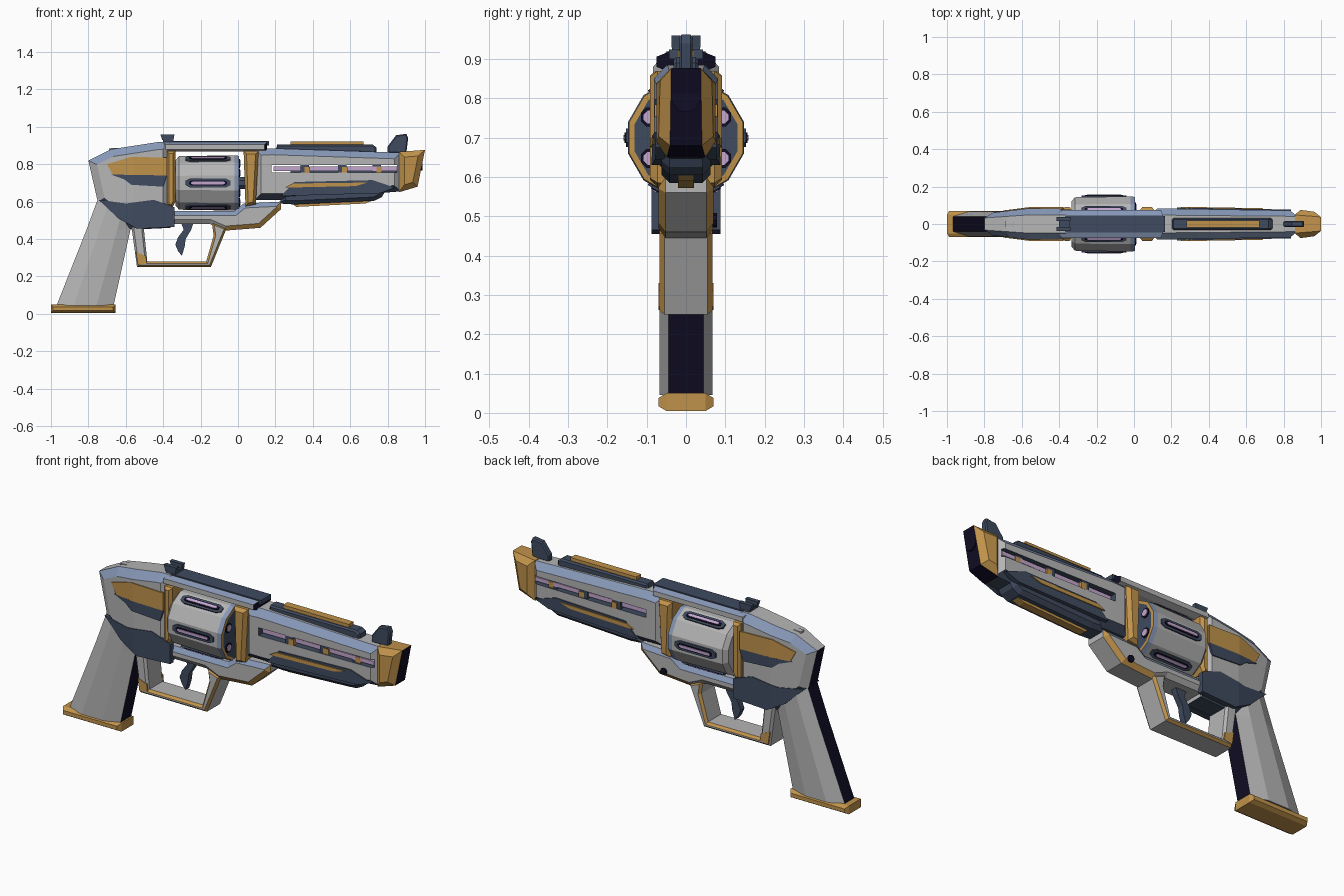
import bpy, bmesh, math
from mathutils import Matrix, Vector

cube = bpy.data.objects.get("Cube")
if cube:
    bpy.data.objects.remove(cube, do_unlink=True)

PALETTE = {
    "grey": (0.46, 0.46, 0.46),
    "gold": (0.53, 0.29, 0.07),
    "slate": (0.05, 0.07, 0.115),
    "navy": (0.005, 0.004, 0.017),
    "pale_blue": (0.24, 0.31, 0.47),
    "lavender": (0.55, 0.38, 0.62),
}
NAMES = list(PALETTE)
MATS = []
for key, rgb in PALETTE.items():
    m = bpy.data.materials.new(key)
    m.use_nodes = True
    m.diffuse_color = (*rgb, 1)
    bsdf = m.node_tree.nodes["Principled BSDF"]
    bsdf.inputs["Base Color"].default_value = (*rgb, 1)
    bsdf.inputs["Roughness"].default_value = 0.7
    MATS.append(m)


def finish(name, bm, colour):
    """Colour faces by name or by a rule on (normal, centre) and link the object."""
    bmesh.ops.recalc_face_normals(bm, faces=bm.faces)
    for f in bm.faces:
        c = colour if isinstance(colour, str) else colour(f.normal, f.calc_center_median())
        f.material_index = NAMES.index(c)
    mesh = bpy.data.meshes.new(name)
    bm.to_mesh(mesh)
    bm.free()
    for m in MATS:
        mesh.materials.append(m)
    ob = bpy.data.objects.new(name, mesh)
    bpy.context.collection.objects.link(ob)
    return ob


def skin(bm, rings):
    """Closed skin through matching rings of points; returns the two caps."""
    vs = [[bm.verts.new(p) for p in r] for r in rings]
    n = len(vs[0])
    for a, b in zip(vs, vs[1:]):
        for i in range(n):
            bm.faces.new((a[i], a[(i + 1) % n], b[(i + 1) % n], b[i]))
    return [bm.faces.new(vs[0]), bm.faces.new(vs[-1])]


def narrow(bm, taper):
    """Narrow the width from x0 (full) to x1 (factor)."""
    x0, x1, k = taper
    bmesh.ops.bisect_plane(bm, geom=bm.verts[:] + bm.edges[:] + bm.faces[:],
                           plane_co=(x0, 0, 0), plane_no=(1, 0, 0))
    for v in bm.verts:
        s = min(max((v.co.x - x0) / (x1 - x0), 0), 1)
        v.co.y *= 1 + (k - 1) * s


def prism(name, pts, w, colour, inset=0, chamfer=0, taper=None):
    """Side profile extruded to +-w, with optional chamfered side edges."""
    bm = bmesh.new()
    e = w - chamfer
    caps = skin(bm, [[(x, y, z) for x, z in pts] for y in (-e, e)])
    bmesh.ops.recalc_face_normals(bm, faces=bm.faces)
    if inset:
        bmesh.ops.inset_region(bm, faces=caps, thickness=inset, use_even_offset=True)
        for f in caps:
            for v in f.verts:
                v.co.y = math.copysign(w, v.co.y)
    if taper:
        narrow(bm, taper)
    return finish(name, bm, colour)


def box(name, x0, x1, z0, z1, w, colour, **kw):
    return prism(name, [(x0, z0), (x1, z0), (x1, z1), (x0, z1)], w, colour, **kw)


def plates(name, pts, y0, y1, colour, taper=None):
    """The same side profile as a plate on the left and the right."""
    bm = bmesh.new()
    for s in (-1, 1):
        skin(bm, [[(x, s * y, z) for x, z in pts] for y in (y0, y1)])
    if taper:
        narrow(bm, taper)
    return finish(name, bm, colour)


def lathe(name, stations, z, colour, sides=12, y=0):
    """Rings (x, radius) round a lengthwise axis."""
    bm = bmesh.new()
    angles = [2 * math.pi * (i + 0.5) / sides for i in range(sides)]
    skin(bm, [[(x, y + r * math.cos(a), z + r * math.sin(a)) for a in angles]
              for x, r in stations])
    return finish(name, bm, colour)


# Grip: octagonal loft, dark front and back straps
rings = []
for z, x0, x1 in ((0.045, -0.97, -0.665), (0.45, -0.81, -0.575), (0.64, -0.74, -0.53)):
    d = (x1 - x0) * 0.3
    half = [(x0, 0.04), (x0 + d, 0.068), (x1 - d, 0.068), (x1, 0.045)]
    rings.append([(x, y, z) for x, y in half] + [(x, -y, z) for x, y in reversed(half)])
bm = bmesh.new()
skin(bm, rings)
finish("grip", bm, lambda n, c: "navy" if abs(n.x) > 0.8 else "grey")
box("grip_base", -1.0, -0.655, 0.005, 0.05, 0.07, "gold", inset=0.012, chamfer=0.02)

# Rear frame with its side panels
REAR = (-0.56, -0.8, 0.66)


def rear_colour(n, c):
    if n.x < -0.75:
        return "navy"
    if n.z > 0.25 and abs(n.y) > 0.25:
        return "pale_blue"
    if c.z < 0.62 and abs(n.y) < 0.9:
        return "slate"
    return "grey"


prism("rear_frame", [(-0.8, 0.82), (-0.68, 0.88), (-0.42, 0.92), (-0.36, 0.92), (-0.36, 0.46),
                     (-0.57, 0.45), (-0.64, 0.5), (-0.75, 0.6)],
      0.084, rear_colour, inset=0.04, chamfer=0.035, taper=REAR)
plates("lower_rear_panel", [(-0.745, 0.61), (-0.6, 0.59), (-0.45, 0.61), (-0.34, 0.57),
                            (-0.34, 0.465), (-0.54, 0.455), (-0.64, 0.51)],
       0.06, 0.088, "slate", REAR)
plates("gold_rear_panel", [(-0.7, 0.8), (-0.57, 0.84), (-0.38, 0.835), (-0.38, 0.74),
                           (-0.67, 0.745)], 0.08, 0.09, "gold", REAR)
plates("slate_rear_panel", [(-0.68, 0.745), (-0.38, 0.74), (-0.4, 0.68), (-0.57, 0.69),
                            (-0.61, 0.72)], 0.08, 0.09, "slate", REAR)
prism("hammer_spur", [(-0.69, 0.86), (-0.69, 0.885), (-0.65, 0.887), (-0.61, 0.88)], 0.014, "grey")
prism("recoil_shield", [(-0.38, 0.87), (-0.335, 0.87), (-0.335, 0.6), (-0.35, 0.57), (-0.38, 0.58)],
      0.092, "gold", inset=0.012, chamfer=0.015)

# Revolving drum, its slots, chambers and axle
DRUM_Z = 0.7


def drum_colour(n, c):
    if n.x > 0.9:
        return "slate" if abs(c.y) + abs(c.z - DRUM_Z) < 0.01 else "gold"
    return "pale_blue" if c.x > -0.02 else "grey"


lathe("drum", [(-0.335, 0.125), (-0.315, 0.148), (-0.02, 0.153), (0.005, 0.15), (0.006, 0.135)],
      DRUM_Z, drum_colour)
lathe("drum_axle", [(-0.37, 0.035), (0.1, 0.035)], DRUM_Z, "slate", 8)


def drum_slots(name, x0, x1, half, r0, r1, colour):
    bm = bmesh.new()
    outline = [(x0, -half / 2), (x0, half / 2), (x0 + half, half), (x1 - half, half),
               (x1, half / 2), (x1, -half / 2), (x1 - half, -half), (x0 + half, -half)]
    for k in range(6):
        turn = Matrix.Rotation(math.radians(60 * k), 3, "X")
        skin(bm, [[turn @ Vector((x, r, t)) + Vector((0, 0, DRUM_Z)) for x, t in outline]
                  for r in (r0, r1)])
    finish(name, bm, colour)


drum_slots("slot_frames", -0.28, -0.04, 0.024, 0.135, 0.153, "slate")
drum_slots("slot_rims", -0.262, -0.058, 0.013, 0.14, 0.156, "navy")
drum_slots("slot_glow", -0.25, -0.07, 0.007, 0.14, 0.159, "lavender")
for k in range(6):
    a = math.radians(60 * k + 30)
    y, z = 0.105 * math.cos(a), DRUM_Z + 0.105 * math.sin(a)
    lathe(f"chamber_{k + 1}", [(0, 0.026), (0.01, 0.026)], z, "navy", 8, y)
    lathe(f"chamber_glow_{k + 1}", [(0, 0.018), (0.013, 0.018)], z, "lavender", 8, y)

# Lower frame, trigger guard and trigger


def lower_colour(n, c):
    if 0.2 < abs(n.y) < 0.95:
        if n.z > 0.2:
            return "pale_blue"
        if c.x > -0.08:
            return "gold"
    return "grey"


prism("lower_frame", [(-0.4, 0.55), (-0.02, 0.55), (0.03, 0.59), (0.23, 0.6), (0.23, 0.56),
                      (0.12, 0.46), (-0.07, 0.445), (-0.15, 0.48), (-0.4, 0.48)],
      0.07, lower_colour, inset=0.024, chamfer=0.018)
prism("trigger_guard", [(-0.57, 0.47), (-0.54, 0.25), (-0.145, 0.25), (-0.06, 0.46), (-0.14, 0.49),
                        (-0.13, 0.42), (-0.17, 0.28), (-0.485, 0.28), (-0.505, 0.47)], 0.068,
      lambda n, c: "gold" if 0.2 < abs(n.y) < 0.95 and not (c.x < -0.45 and c.z > 0.3) else "grey",
      inset=0.011, chamfer=0.013)
plates("guard_corner", [(-0.545, 0.33), (-0.492, 0.31), (-0.488, 0.27), (-0.535, 0.262)],
       0.062, 0.07, "gold")
prism("trigger", [(-0.31, 0.5), (-0.24, 0.48), (-0.25, 0.45), (-0.28, 0.4), (-0.285, 0.36),
                  (-0.3, 0.31), (-0.32, 0.335), (-0.335, 0.37), (-0.32, 0.41), (-0.29, 0.45)],
      0.016, "slate")
bm = bmesh.new()
bmesh.ops.create_cone(bm, cap_ends=True, segments=8, radius1=0.018, radius2=0.018, depth=0.012,
                      matrix=Matrix.Translation((0.08, 0.073, 0.49)) @ Matrix.Rotation(math.pi / 2, 4, "X"))
finish("release_button", bm, "navy")

# Top strap and rear sight
box("top_strap", -0.4, 0.155, 0.868, 0.918, 0.075,
    lambda n, c: "navy" if n.x > 0.9 else "slate" if n.z > 0.95
    else "pale_blue" if n.z > 0.2 else "grey", inset=0.012, chamfer=0.03)
box("strap_cover", -0.37, 0.165, 0.9, 0.924, 0.043, "slate")
box("rear_sight_base", -0.4, -0.345, 0.92, 0.938, 0.036, "slate")
plates("rear_sight_posts", [(-0.405, 0.93), (-0.415, 0.96), (-0.34, 0.96), (-0.345, 0.93)],
       0.015, 0.037, "slate")

# Barrel shroud with a long window
BARREL = (0.2, 0.87, 0.87)
shroud = prism("barrel_shroud", [(0.09, 0.88), (0.18, 0.885), (0.87, 0.862), (0.87, 0.655),
                                 (0.75, 0.645), (0.23, 0.61), (0.09, 0.61)], 0.082,
               lambda n, c: "pale_blue" if n.z > 0.3 and abs(n.y) > 0.2
               else "slate" if n.z < -0.3 else "grey",
               inset=0.034, chamfer=0.035, taper=BARREL)
cutter = box("window_cutter", 0.18, 0.85, 0.755, 0.797, 0.2, "slate")
cutter.hide_render = True
cut = shroud.modifiers.new("window", "BOOLEAN")
cut.operation, cut.solver, cut.object = "DIFFERENCE", "EXACT", cutter
bpy.context.view_layer.objects.active = shroud
bpy.ops.object.modifier_apply(modifier=cut.name)
bpy.data.objects.remove(cutter, do_unlink=True)

plates("glow_rods", [(0.19, 0.765), (0.85, 0.765), (0.85, 0.787), (0.19, 0.787)],
       0.04, 0.062, "lavender")
box("window_core", 0.28, 0.85, 0.75, 0.775, 0.04, "slate")
for i, x in enumerate((0.36, 0.56, 0.745)):
    box(f"rod_clamp_{i + 1}", x - 0.025, x + 0.02, 0.752, 0.798, 0.077 - 0.008 * i, "slate")
    box(f"rod_clamp_cap_{i + 1}", x - 0.005, x + 0.025, 0.752, 0.785, 0.08 - 0.008 * i, "gold")
prism("barrel_yoke", [(0.03, 0.87), (0.11, 0.87), (0.095, 0.585), (0.04, 0.575)],
      0.092, "gold", inset=0.015, chamfer=0.02)

# Side strakes and underlug
plates("side_strakes", [(0.23, 0.63), (0.3, 0.705), (0.72, 0.715), (0.84, 0.675), (0.76, 0.645)],
       0.06, 0.088, "slate", BARREL)
plates("strake_stripes", [(0.25, 0.675), (0.29, 0.697), (0.69, 0.702), (0.63, 0.683)],
       0.085, 0.093, "gold", BARREL)
prism("underlug", [(0.22, 0.59), (0.25, 0.66), (0.8, 0.68), (0.77, 0.625), (0.73, 0.605), (0.3, 0.585)],
      0.062, "slate", inset=0.02, chamfer=0.02)
prism("underlug_stripe", [(0.28, 0.6), (0.31, 0.572), (0.68, 0.59), (0.73, 0.61)], 0.02, "gold")

# Muzzle and bore
prism("muzzle", [(0.86, 0.866), (1.0, 0.877), (0.96, 0.68), (0.86, 0.65)], 0.078,
      lambda n, c: "navy" if n.x > 0.75 or n.z < -0.8 else "gold",
      inset=0.03, chamfer=0.03, taper=(0.87, 1.0, 0.78))
lathe("bore", [(0.93, 0.036), (0.987, 0.036)], 0.8, "navy", 12)

# Top rail and front sight
prism("top_rail", [(0.2, 0.87), (0.21, 0.905), (0.72, 0.905), (0.74, 0.89), (0.74, 0.86)],
      0.032, "slate", inset=0.008, chamfer=0.008)
box("top_rail_stripe", 0.28, 0.67, 0.9, 0.922, 0.02, "gold")
prism("front_sight", [(0.8, 0.86), (0.8, 0.895), (0.845, 0.955), (0.9, 0.963), (0.91, 0.94), (0.9, 0.86)],
      0.017, "slate", inset=0.006, chamfer=0.006)
